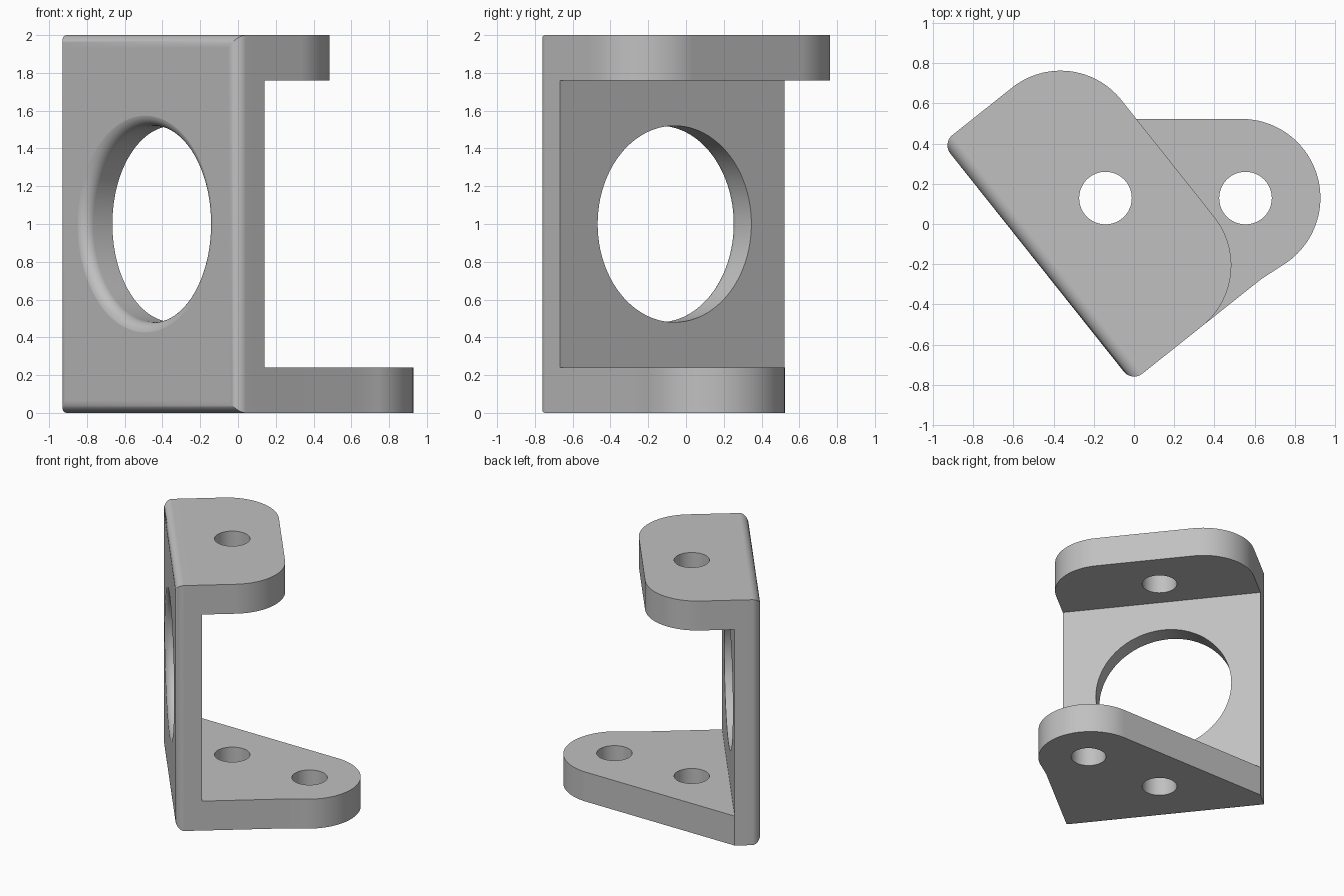
import bpy, bmesh, math
from mathutils import Vector, Matrix

cube = bpy.data.objects.get("Cube")
if cube:
    bpy.data.objects.remove(cube)

# Main dimensions
HEIGHT, WIDTH, WALL, TAB, FILLET = 2.0, 1.518, 0.192, 0.24, 0.065
DEPTH, TAB_R = 0.832, 0.387
ang = math.radians(38.5)
across = Vector((math.cos(ang), math.sin(ang), 0))      # away from the wall
along = Vector((math.sin(ang), -math.cos(ang), 0))      # along the wall
corner = Vector((-0.010, -0.786, 0)) - along * WIDTH
up = Vector((0, 0, 1))


def place(s, d, z=0.0):
    return corner + along * s + across * d + up * z


def arc(center, radius, start, end, steps=32):
    angles = [math.radians(start + (end - start) * i / steps) for i in range(steps + 1)]
    return [center + Vector((math.cos(a), math.sin(a), 0)) * radius for a in angles]


def add_face(bm, points):
    return bm.faces.new([bm.verts.new(p) for p in points])


def add_tab(bm, outline, low, high):
    """Plate whose first and last points join the wall."""
    for z in (low, high):
        add_face(bm, [p + up * z for p in outline])
    for a, b in zip(outline, outline[1:]):
        add_face(bm, [a + up * low, b + up * low, b + up * high, a + up * high])


def make_object(name, bm):
    bmesh.ops.recalc_face_normals(bm, faces=bm.faces)
    mesh = bpy.data.meshes.new(name)
    bm.to_mesh(mesh)
    bm.free()
    obj = bpy.data.objects.new(name, mesh)
    bpy.context.collection.objects.link(obj)
    return obj


def lathe_cutter(name, profile, origin, x_axis, y_axis, axis, sides):
    """Closed solid of revolution from (distance, radius) pairs."""
    bm = bmesh.new()
    rings = []
    for dist, radius in profile:
        turn = [2 * math.pi * i / sides for i in range(sides)]
        rings.append([bm.verts.new(origin + axis * dist + (x_axis * math.cos(t)
                      + y_axis * math.sin(t)) * radius) for t in turn])
    for a, b in zip(rings, rings[1:]):
        for i in range(sides):
            j = (i + 1) % sides
            bm.faces.new((a[i], a[j], b[j], b[i]))
    bm.faces.new(rings[0])
    bm.faces.new(rings[-1])
    obj = make_object(name, bm)
    obj.hide_render = True
    return obj


# Upright wall
bm = bmesh.new()
levels = (0, TAB, HEIGHT - TAB, HEIGHT)
for s in (0, WIDTH):
    add_face(bm, [place(s, 0)] + [place(s, WALL, z) for z in levels] + [place(s, 0, HEIGHT)])
for z in (0, HEIGHT):
    add_face(bm, [place(0, 0, z), place(WIDTH, 0, z), place(WIDTH, WALL, z), place(0, WALL, z)])
for d, low, high in ((0, 0, HEIGHT), (WALL, TAB, HEIGHT - TAB)):
    add_face(bm, [place(0, d, low), place(WIDTH, d, low), place(WIDTH, d, high), place(0, d, high)])

# Top tab with two rounded corners
turn = math.degrees(ang)
right = arc(place(WIDTH - TAB_R, DEPTH - TAB_R), TAB_R, turn - 90, turn)
left = arc(place(TAB_R, DEPTH - TAB_R), TAB_R, turn, turn + 90)
add_tab(bm, [place(WIDTH, WALL)] + right + left + [place(0, WALL)], HEIGHT - TAB, HEIGHT)

# Bottom tab reaching out to a round end
end = arc(Vector((0.535, 0.13, 0)), 0.393, -60, 90, 48)
add_tab(bm, [place(WIDTH, WALL), place(WIDTH, DEPTH - 0.01)] + end + [place(0, WALL)], 0, TAB)
bmesh.ops.remove_doubles(bm, verts=bm.verts, dist=0.0005)
bmesh.ops.recalc_face_normals(bm, faces=bm.faces)

# Round the rim of the outer wall face
rim = [e for e in bm.edges
       if all(abs((v.co - corner).dot(across)) < 0.001 for v in e.verts)]
bmesh.ops.bevel(bm, geom=rim, offset=FILLET, offset_type='OFFSET', segments=8,
                profile=0.5, affect='EDGES', clamp_overlap=False)
bracket = make_object("bracket", bm)

# Large wall opening with a rounded outer lip
lip = [(FILLET * (1 - math.sin(t)) - 0.001, 0.52 + FILLET * (1 - math.cos(t)))
       for t in [math.pi / 2 * i / 8 for i in range(9)]]
profile = [(WALL + 0.1, 0.52)] + lip + [(-0.1, 0.52 + FILLET)]
cutters = [lathe_cutter("opening_cutter", profile, place(0.744, 0, 1.0), along, up, across, 96)]

# Bolt holes
for name, x, low, high in (("shared_hole_cutter", -0.142, -0.1, HEIGHT + 0.1),
                           ("end_hole_cutter", 0.555, -0.1, TAB + 0.1)):
    cutters.append(lathe_cutter(name, [(low, 0.131), (high, 0.131)], Vector((x, 0.129, 0)),
                                Vector((1, 0, 0)), Vector((0, 1, 0)), up, 48))

bpy.ops.object.select_all(action='DESELECT')
bpy.context.view_layer.objects.active = bracket
bracket.select_set(True)
for cutter in cutters:
    mod = bracket.modifiers.new("cut", 'BOOLEAN')
    mod.operation = 'DIFFERENCE'
    mod.solver = 'EXACT'
    mod.object = cutter
    bpy.ops.object.modifier_apply(modifier=mod.name)
    bpy.data.objects.remove(cutter)

# Single grey finish
grey = bpy.data.materials.new("plain_grey")
grey.use_nodes = True
colour = (0.53, 0.53, 0.53, 1)
grey.diffuse_color = colour
grey.node_tree.nodes["Principled BSDF"].inputs["Base Color"].default_value = colour
bracket.data.materials.clear()
bracket.data.materials.append(grey)

bpy.ops.object.shade_smooth_by_angle(angle=math.radians(30))
weighted = bracket.modifiers.new("even_shading", 'WEIGHTED_NORMAL')
weighted.keep_sharp = True
